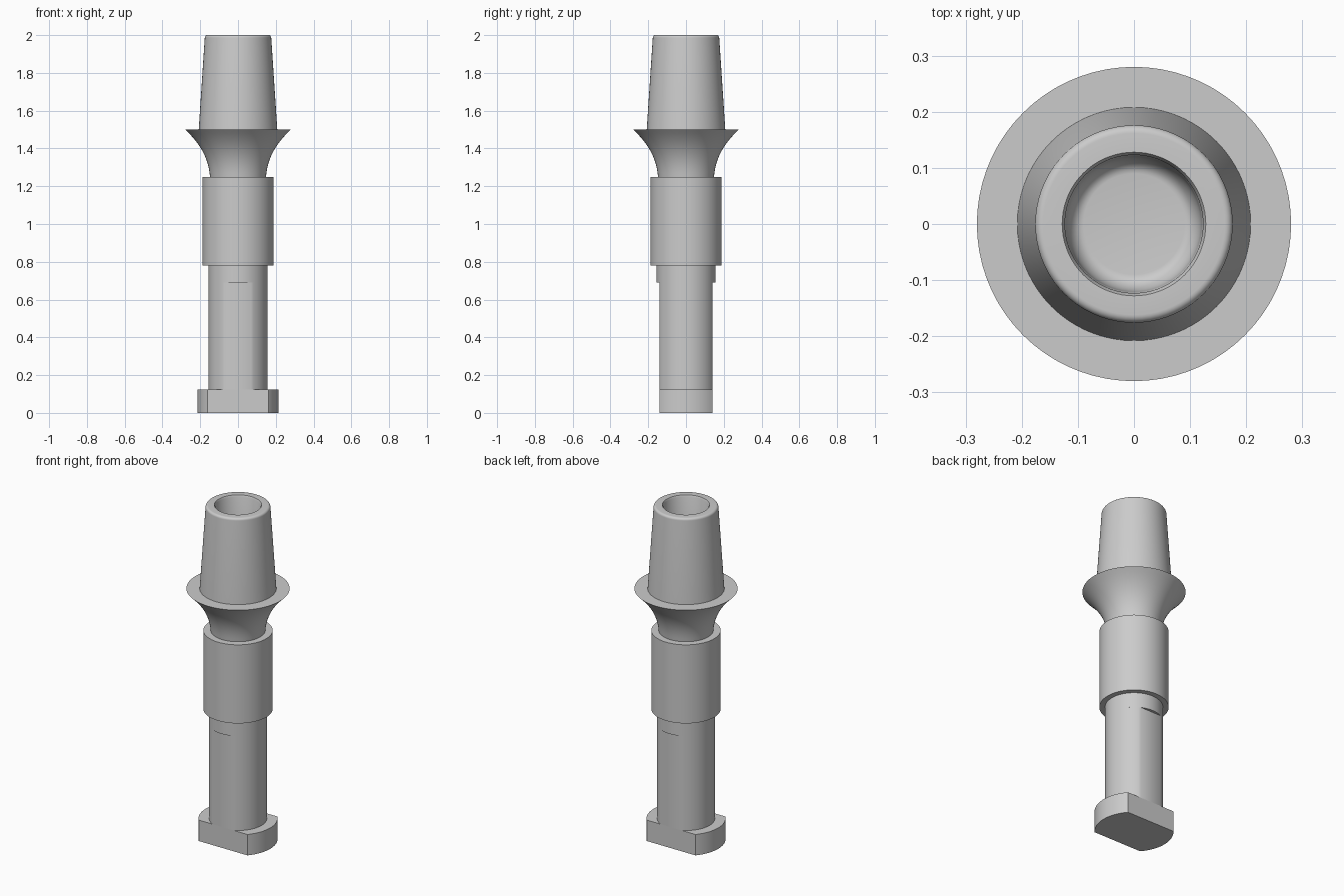
import bpy, bmesh, math

cube = bpy.data.objects.get("Cube")
if cube:
    bpy.data.objects.remove(cube, do_unlink=True)

metal = bpy.data.materials.new("satin grey metal")
metal.use_nodes = True
GREY = (0.6, 0.6, 0.6, 1)
metal.diffuse_color = GREY
metal.node_tree.nodes["Principled BSDF"].inputs["Base Color"].default_value = GREY

SEGMENTS = 72
FLAT = 0.141          # half distance between the two flats
SHAFT_R = 0.157


def finish(bm, name):
    bmesh.ops.remove_doubles(bm, verts=bm.verts, dist=1e-5)
    bmesh.ops.recalc_face_normals(bm, faces=bm.faces)
    mesh = bpy.data.meshes.new(name)
    bm.to_mesh(mesh)
    bm.free()
    mesh.materials.append(metal)
    obj = bpy.data.objects.new(name, mesh)
    bpy.context.collection.objects.link(obj)
    bpy.ops.object.select_all(action="DESELECT")
    obj.select_set(True)
    bpy.context.view_layer.objects.active = obj
    bpy.ops.object.shade_smooth_by_angle(angle=math.radians(30))


def lathe(name, profile):
    bm = bmesh.new()
    verts = [bm.verts.new((r, 0, z)) for r, z in profile]
    edges = [bm.edges.new(pair) for pair in zip(verts, verts[1:])]
    bmesh.ops.spin(bm, geom=verts + edges, cent=(0, 0, 0), axis=(0, 0, 1),
                   angle=math.tau, steps=SEGMENTS, use_merge=True)
    finish(bm, name)


def flatted_prism(name, radius, z0, z1, steps=24):
    """Cylinder with matching flats cut on its front and back."""
    half = math.asin(FLAT / radius)
    bm = bmesh.new()
    ring = []
    for middle in (0, math.pi):
        for i in range(steps + 1):
            a = middle - half + 2 * half * i / steps
            ring.append(bm.verts.new((radius * math.cos(a), radius * math.sin(a), z0)))
    base = bm.faces.new(ring)
    top = bmesh.ops.extrude_face_region(bm, geom=[base], use_keep_orig=True)["geom"]
    bmesh.ops.translate(bm, vec=(0, 0, z1 - z0),
                        verts=[g for g in top if isinstance(g, bmesh.types.BMVert)])
    finish(bm, name)


# Concave flare between sleeve and shoulder
flare = []
for i in range(13):
    t = i / 12
    flare.append((0.148 + 0.025 * t + 0.107 * t ** 2.3, 1.25 + 0.25 * t))

# Rounded outer lip of the post
lip = [(0.162 + 0.014 * math.cos(a), 1.986 + 0.014 * math.sin(a))
       for a in (math.pi / 2 * i / 6 for i in range(7))]

# Bore with a rounded bottom
bowl = [(0.09 + 0.03 * math.cos(a), 1.5 - 0.05 * math.sin(a))
        for a in (math.pi / 2 * i / 8 for i in range(9))]

# Turned body: shaft collar, sleeve, flare, shoulder, tapered post and bore
lathe("abutment_body",
      [(0, 0.69), (SHAFT_R, 0.69), (SHAFT_R, 0.78), (0.188, 0.78), (0.188, 1.25)]
      + flare + [(0.208, 1.5)] + lip
      + [(0.128, 2.0), (0.123, 1.99)] + bowl + [(0, 1.45)])

# Shaft and foot share the same front and back flats
flatted_prism("flatted_shaft", SHAFT_R, 0.125, 0.69)
flatted_prism("locking_foot", 0.214, 0, 0.125)
